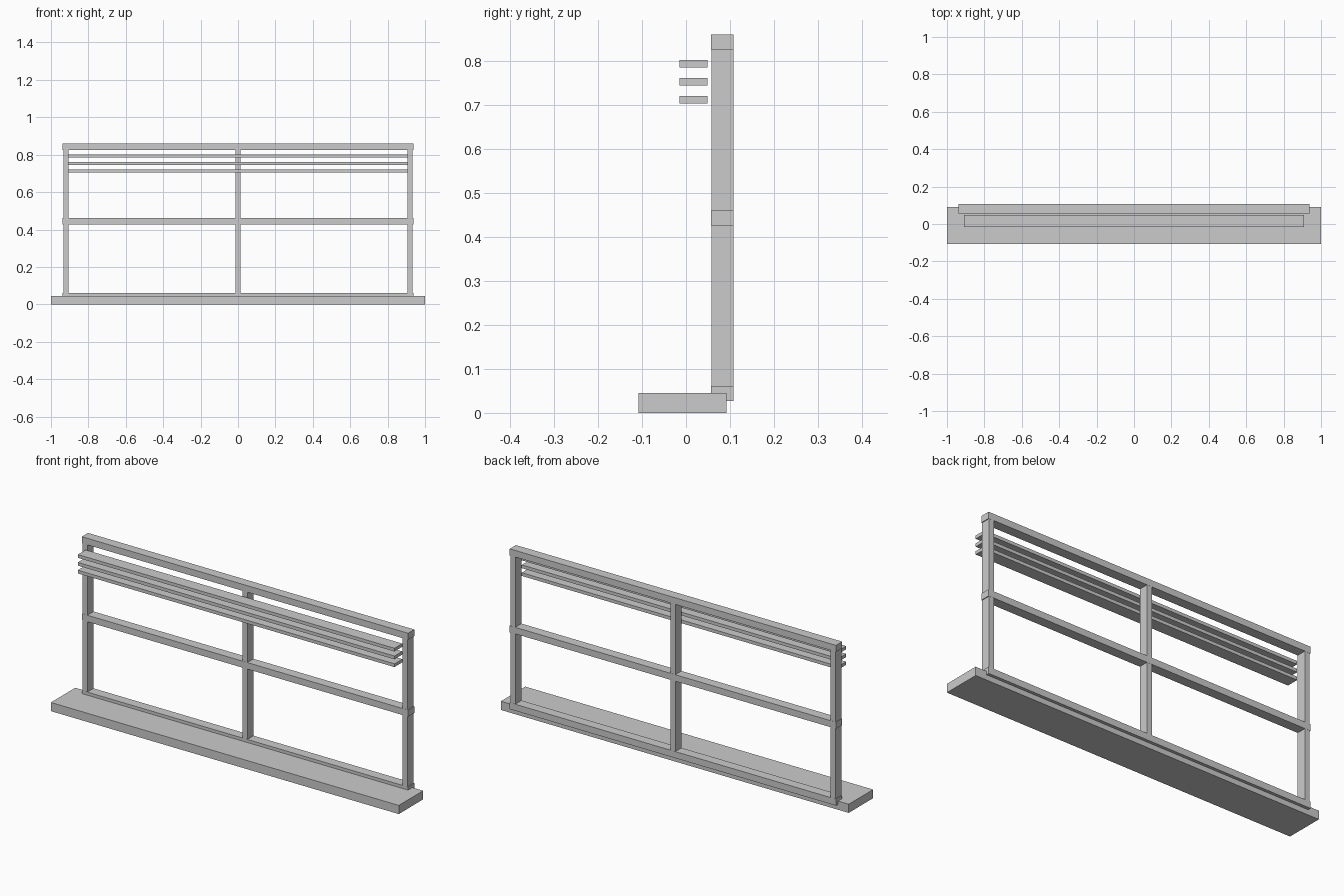
import bpy

if "Cube" in bpy.data.objects:
    bpy.data.objects.remove(bpy.data.objects["Cube"])


def box(name, x, y, z):
    """Axis-aligned box from (min, max) ranges."""
    bpy.ops.mesh.primitive_cube_add(
        size=1, location=[(a + b) / 2 for a, b in (x, y, z)])
    ob = bpy.context.object
    ob.name = name
    ob.scale = [b - a for a, b in (x, y, z)]
    bpy.ops.object.transform_apply(location=False, rotation=False, scale=True)
    return ob


# Window sill
box("sill", (-1, 1), (-0.108, 0.092), (0, 0.045))

# Horizontal rails of the frame
for name, z in (("bottom_rail", 0.044), ("middle_rail", 0.4435), ("top_rail", 0.843)):
    box(name, (-0.938, 0.938), (0.057, 0.108), (z - 0.017, z + 0.017))

# Side stiles and centre mullion, a hair inside the rails
for name, x in (("left_stile", -0.92), ("centre_mullion", 0), ("right_stile", 0.92)):
    box(name, (x - 0.014, x + 0.014), (0.0575, 0.1075), (0.03, 0.857))

# Blind slats in front of the upper panes
for i in range(3):
    z = 0.7125 + 0.0405 * i
    box(f"blind_slat_{i + 1}", (-0.91, 0.91), (-0.015, 0.049), (z - 0.0085, z + 0.0085))
